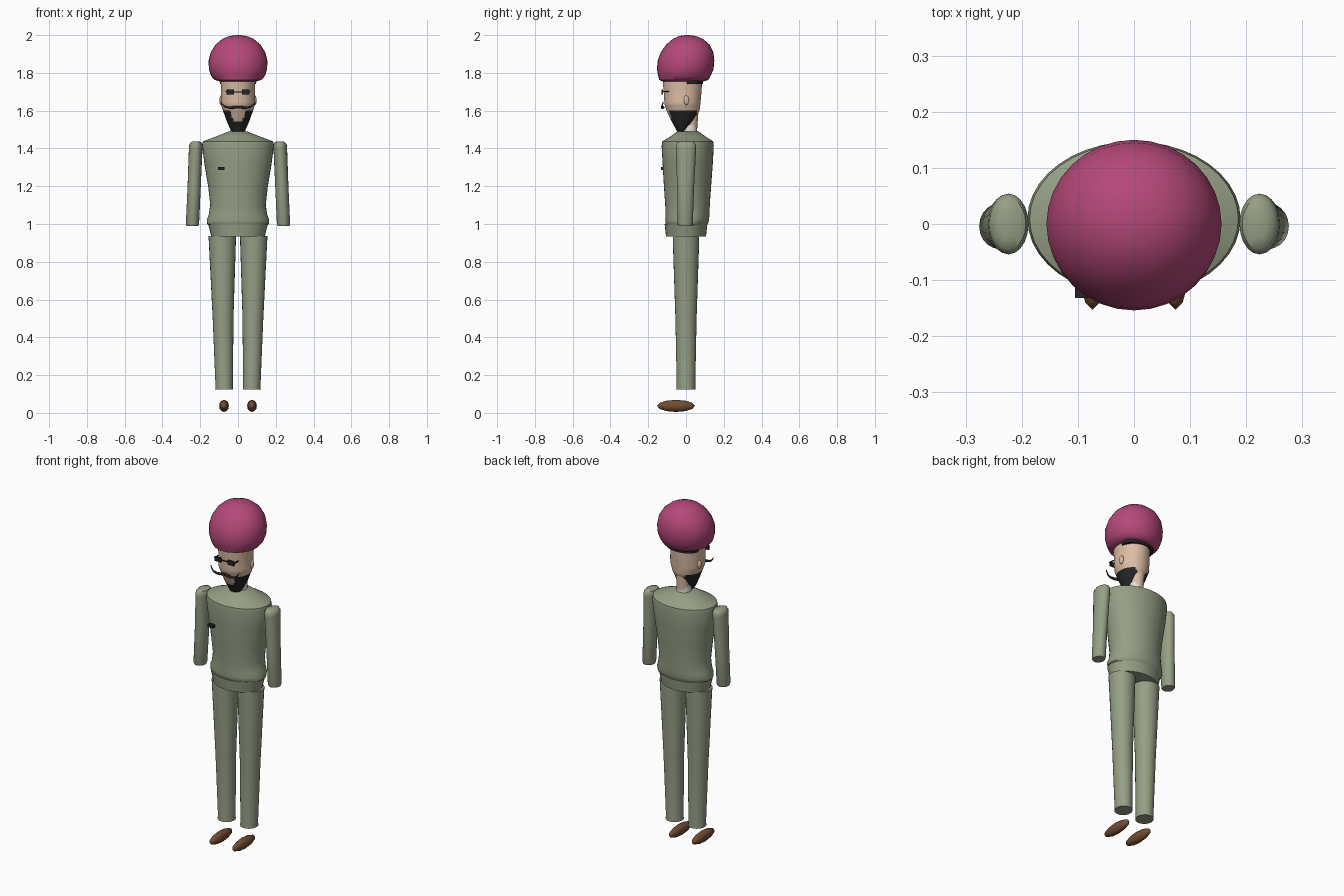
import bpy, bmesh
from math import sin, cos, pi, radians
from mathutils import Matrix

if "Cube" in bpy.data.objects:
    bpy.data.objects.remove(bpy.data.objects["Cube"])


def material(name, rgb):
    m = bpy.data.materials.new(name)
    m.use_nodes = True
    m.diffuse_color = (*rgb, 1)
    m.node_tree.nodes["Principled BSDF"].inputs["Base Color"].default_value = (*rgb, 1)
    return m


olive = material("olive_cloth", (0.30, 0.345, 0.235))
pink = material("raspberry_cloth", (0.46, 0.065, 0.19))
skin = material("skin", (0.72, 0.51, 0.37))
black = material("black", (0.018, 0.018, 0.02))
white = material("white_cloth", (0.75, 0.74, 0.72))
brown = material("brown_leather", (0.17, 0.075, 0.035))


def finish(bm, name, mats, smooth=40):
    bmesh.ops.recalc_face_normals(bm, faces=bm.faces)
    me = bpy.data.meshes.new(name)
    bm.to_mesh(me)
    bm.free()
    ob = bpy.data.objects.new(name, me)
    bpy.context.collection.objects.link(ob)
    for m in mats:
        me.materials.append(m)
    if smooth:
        bpy.ops.object.select_all(action="DESELECT")
        ob.select_set(True)
        bpy.context.view_layer.objects.active = ob
        bpy.ops.object.shade_smooth_by_angle(angle=radians(smooth))
    return ob


def loft(name, rows, mats, seg=32, steps=1, rule=None, smooth=40):
    """Stack ellipses given as (z, x centre, y centre, x radius, y radius)."""
    full = []
    for a, b in zip(rows, rows[1:]):
        full += [[p + (q - p) * i / steps for p, q in zip(a, b)] for i in range(steps)]
    full.append(rows[-1])
    bm = bmesh.new()
    rings = []
    for z, cx, cy, rx, ry in full:
        rings.append([bm.verts.new((cx + rx * cos(2 * pi * i / seg),
                                    cy + ry * sin(2 * pi * i / seg), z)) for i in range(seg)])
    for lo, hi in zip(rings, rings[1:]):
        for i in range(seg):
            j = (i + 1) % seg
            bm.faces.new((lo[i], lo[j], hi[j], hi[i]))
    bm.faces.new(rings[0])
    bm.faces.new(rings[-1])
    if rule:
        for f in bm.faces:
            f.material_index = rule(f.calc_center_median())
    return finish(bm, name, mats, smooth)


def box(name, centre, size, mat):
    bm = bmesh.new()
    bmesh.ops.create_cube(bm, size=1, matrix=Matrix.Translation(centre) @ Matrix.Diagonal((*size, 1)))
    return finish(bm, name, [mat], 0)


def ellipsoid(name, centre, size, mat, seg=16, rings=10, rot=Matrix()):
    bm = bmesh.new()
    bmesh.ops.create_uvsphere(bm, u_segments=seg, v_segments=rings, radius=1,
                              matrix=Matrix.Translation(centre) @ Matrix.Diagonal((*size, 1)) @ rot)
    return finish(bm, name, [mat], 50)


# Turban
loft("turban", [
    (1.755, 0, -0.015, 0.095, 0.112), (1.763, 0, -0.012, 0.125, 0.13),
    (1.785, 0, -0.008, 0.143, 0.139), (1.82, 0, -0.004, 0.154, 0.15),
    (1.865, 0, 0, 0.156, 0.15), (1.91, 0, 0.006, 0.144, 0.139),
    (1.95, 0, 0.01, 0.119, 0.115), (1.98, 0, 0.01, 0.083, 0.08),
    (1.995, 0, 0.008, 0.045, 0.045), (2.0, 0, 0.008, 0.015, 0.015)], [pink])


# Head, with the beard framing the mouth
def beard(c):
    mouth = c.y < 0 and c.z > 1.54 and abs(c.x) < 0.02 + 0.4 * (c.z - 1.54)
    return 1 if c.z < 1.602 and c.y < 0.06 and not mouth else 0


loft("head", [
    (1.475, 0, -0.025, 0.022, 0.016), (1.51, 0, -0.02, 0.045, 0.038),
    (1.55, 0, -0.016, 0.062, 0.064), (1.602, 0, -0.016, 0.08, 0.088),
    (1.635, 0, -0.019, 0.091, 0.095), (1.70, 0, -0.018, 0.09, 0.1),
    (1.765, 0, -0.019, 0.092, 0.105)], [skin, black], seg=48, steps=5, rule=beard)
loft("hair", [(1.74, 0, 0.03, 0.096, 0.06), (1.772, 0, 0.03, 0.098, 0.062)], [black])
loft("neck", [(1.5, 0, 0.025, 0.034, 0.034), (1.6, 0, 0.03, 0.038, 0.036)], [skin])
loft("collar", [(1.46, 0, 0.015, 0.042, 0.046), (1.525, 0, 0.02, 0.038, 0.038)], [white])
box("necktie_knot", (0, -0.035, 1.483), (0.036, 0.02, 0.016), black)

# Moustache with upturned tips
curve = bpy.data.curves.new("moustache", "CURVE")
curve.dimensions = "3D"
curve.bevel_depth = 0.008
curve.bevel_resolution = 2
curve.use_fill_caps = True
path = [(0.092, -0.12, 1.648, 0.25), (0.08, -0.127, 1.625, 0.5),
        (0.045, -0.128, 1.614, 0.9), (0, -0.12, 1.62, 1)]
path += [(-x, y, z, r) for x, y, z, r in reversed(path[:-1])]
spline = curve.splines.new("NURBS")
spline.points.add(len(path) - 1)
for p, (x, y, z, r) in zip(spline.points, path):
    p.co = (x, y, z, 1)
    p.radius = r
spline.use_endpoint_u = True
spline.order_u = 3
curve.materials.append(black)
bpy.context.collection.objects.link(bpy.data.objects.new("moustache", curve))

# Spectacles bridge and chest badge
box("spectacle_bridge", (0, -0.127, 1.70), (0.045, 0.005, 0.005), black)
box("chest_badge", (-0.088, -0.122, 1.295), (0.034, 0.02, 0.016), black)

# Jacket and waistband
loft("jacket", [
    (0.99, 0, 0.003, 0.15, 0.104), (1.0, 0, 0.004, 0.163, 0.112),
    (1.022, 0, 0.006, 0.165, 0.116), (1.05, 0, 0.008, 0.155, 0.116),
    (1.1, 0, 0.008, 0.147, 0.118), (1.2, 0, 0.008, 0.158, 0.125),
    (1.32, 0, 0.009, 0.178, 0.133), (1.415, 0, 0.009, 0.19, 0.138),
    (1.437, 0, 0.009, 0.186, 0.135), (1.462, 0, 0.01, 0.12, 0.095),
    (1.49, 0, 0.01, 0.05, 0.056)], [olive], seg=40)
loft("waistband", [(0.935, 0, 0, 0.142, 0.106), (1.0, 0, 0, 0.158, 0.113)], [olive])

# Paired parts
for side, s in (("left", 1), ("right", -1)):
    loft(side + "_sleeve", [
        (0.99, s * 0.241, -0.004, 0.032, 0.036), (1.0, s * 0.241, -0.004, 0.035, 0.04),
        (1.2, s * 0.232, -0.002, 0.035, 0.045), (1.4, s * 0.224, 0, 0.036, 0.054),
        (1.42, s * 0.223, 0, 0.035, 0.054), (1.432, s * 0.222, 0, 0.029, 0.045),
        (1.438, s * 0.222, 0, 0.015, 0.025)], [olive], seg=20)
    loft(side + "_trouser_leg", [
        (0.123, s * 0.073, 0, 0.048, 0.05), (0.14, s * 0.073, 0, 0.046, 0.049),
        (0.5, s * 0.079, 0, 0.055, 0.056), (0.915, s * 0.083, 0, 0.072, 0.07),
        (0.937, s * 0.083, 0, 0.074, 0.07)], [olive], seg=24)
    ellipsoid(side + "_shoe", (s * 0.074, -0.053, 0.037), (0.026, 0.1, 0.032), brown,
              seg=12, rings=6, rot=Matrix.Rotation(pi / 2, 4, "X"))
    ellipsoid(side + "_ear", (s * 0.089, 0.002, 1.655), (0.01, 0.014, 0.025), skin)
    box(side + "_lens", (s * 0.042, -0.125, 1.698), (0.04, 0.008, 0.026), black)
    box(side + "_temple", (s * 0.064, -0.108, 1.702), (0.005, 0.036, 0.005), black)
